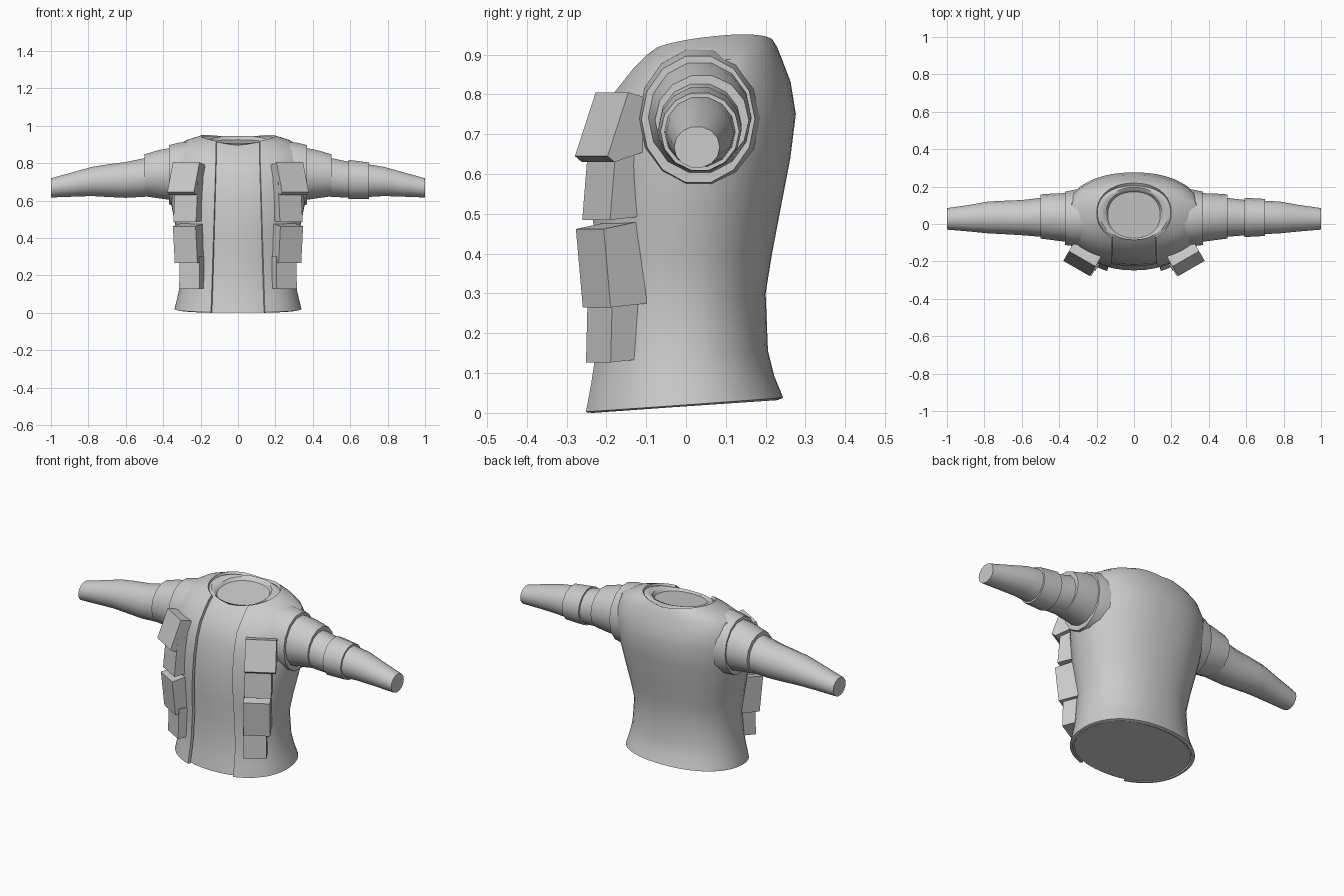
import bpy, math
from math import cos, sin, pi

if "Cube" in bpy.data.objects:
    bpy.data.objects.remove(bpy.data.objects["Cube"])

grey = bpy.data.materials.new("plain grey")
grey.use_nodes = True
grey.diffuse_color = (0.6, 0.6, 0.6, 1)
grey.node_tree.nodes["Principled BSDF"].inputs["Base Color"].default_value = (0.6, 0.6, 0.6, 1)


def make(name, verts, faces, thickness=0, angle=35):
    mesh = bpy.data.meshes.new(name)
    mesh.from_pydata(verts, [], faces)
    mesh.materials.append(grey)
    obj = bpy.data.objects.new(name, mesh)
    bpy.context.collection.objects.link(obj)
    bpy.ops.object.select_all(action='DESELECT')
    obj.select_set(True)
    bpy.context.view_layer.objects.active = obj
    bpy.ops.object.mode_set(mode='EDIT')
    bpy.ops.mesh.select_all(action='SELECT')
    bpy.ops.mesh.normals_make_consistent(inside=False)
    bpy.ops.object.mode_set(mode='OBJECT')
    if thickness:
        mod = obj.modifiers.new("thickness", 'SOLIDIFY')
        mod.thickness = thickness
        mod.offset = 0
        bpy.ops.object.modifier_apply(modifier=mod.name)
    bpy.ops.object.shade_smooth_by_angle(angle=math.radians(angle))
    return obj


def loft(name, rings, closed=True, caps=True, thickness=0):
    n = len(rings[0])
    verts = [p for ring in rings for p in ring]
    faces = []
    for r in range(len(rings) - 1):
        for i in range(n if closed else n - 1):
            j = (i + 1) % n
            faces.append((r*n + i, r*n + j, (r+1)*n + j, (r+1)*n + i))
    if caps:
        faces.append(tuple(reversed(range(n))))
        faces.append(tuple(range(len(verts) - n, len(verts))))
    return make(name, verts, faces, thickness)


# Body levels: z front, z back, half width, y front, y back, shoulder lift
BODY = [(0, .035, .34, -.27, .245, 0), (.07, .09, .325, -.257, .222, 0),
        (.14, .155, .31, -.247, .206, 0), (.28, .3, .30, -.242, .2, 0),
        (.4, .4, .32, -.246, .216, 0), (.5, .5, .342, -.247, .235, 0),
        (.62, .64, .366, -.238, .262, 0), (.72, .75, .376, -.22, .276, 0),
        (.8, .83, .372, -.19, .263, 0), (.855, .89, .345, -.145, .24, .005),
        (.885, .915, .28, -.115, .23, .015), (.895, .93, .205, -.1, .22, .025)]


def body_point(level, t, inset=0):
    zf, zb, w, yf, yb, lift = level
    c = sin(t)
    d = -cos(t)
    k = 2 / 2.2
    x = math.copysign(abs(c)**k, c) * (w - inset)
    s = math.copysign(abs(d)**k, d)
    y = (yf + yb)/2 + s*((yb - yf)/2 - inset)
    return (x, y, zf + (zb - zf)*(s + 1)/2 + lift*abs(c))


# Shirt: full body inside the vest, ending in a recessed neck
rings = [[body_point(lv, 2*pi*i/40, .022) for i in range(40)] for lv in BODY]
NECK = [(.905, .945, .162, -.085, .195, .005), (.9, .94, .15, -.082, .183, .005),
        (.895, .925, .14, -.075, .172, 0)]
rings += [[body_point(lv, 2*pi*i/40) for i in range(40)] for lv in NECK]
loft("shirt", rings)

# Vest: open at the front, the opening narrowing upward and flaring at the collar
rings = []
for lv in BODY:
    half = .145 - .025*min(lv[0]/.8, 1)
    t0 = math.asin((half/lv[2])**1.1)
    rings.append([body_point(lv, t0 + (2*pi - 2*t0)*i/40, .008) for i in range(41)])
loft("vest", rings, closed=False, caps=False, thickness=.016)


def arm_rings(side, stations, n=14):
    rings = []
    for x, y0, y1, z0, z1 in stations:
        rings.append([(side*x, (y0+y1)/2 + cos(2*pi*i/n)*(y1-y0)/2,
                       (z0+z1)/2 + sin(2*pi*i/n)*(z1-z0)/2) for i in range(n)])
    return rings


ARMHOLE = [(.24, -.12, .19, .56, .92), (.31, -.12, .185, .565, .915), (.37, -.112, .173, .575, .9)]
CUFF = [(.33, -.1, .165, .595, .89), (.42, -.088, .164, .608, .874), (.5, -.078, .158, .62, .85)]
ARM = [(.45, -.072, .145, .62, .84), (.6, -.06, .128, .612, .808), (.7, -.054, .124, .617, .795),
       (.78, -.05, .12, .622, .782), (.88, -.04, .102, .619, .754), (1, -.03, .085, .615, .72)]
BAND = [(.59, -.07, .14, .605, .82), (.7, -.064, .134, .607, .806)]

# Arms with short cuffs, and one band on the left arm
for side, label in ((1, "left"), (-1, "right")):
    loft(label + "_armhole", arm_rings(side, ARMHOLE))
    loft(label + "_cuff", arm_rings(side, CUFF))
    loft(label + "_arm", arm_rings(side, ARM))
loft("left_arm_band", arm_rings(1, BAND))


# Pouch: a side profile (outward, z) extruded along the slanted chest
def pouch(name, side, centre, half, profile, yaw=math.radians(30)):
    rings = []
    for u in (-half, half):
        rings.append([(side*(centre[0] + u*cos(yaw) + n*sin(yaw)),
                       centre[1] + u*sin(yaw) - n*cos(yaw), z) for n, z in profile])
    loft(name, rings)


for side, label in ((1, "left"), (-1, "right")):
    pouch(label + "_upper_flap", side, (.262, -.16), .082,
          [(-.03, .79), (.03, .805), (.09, .645), (.07, .63), (-.03, .66)])
    pouch(label + "_upper_pouch", side, (.25, -.165), .07,
          [(-.03, .7), (.05, .7), (.07, .485), (-.04, .495)])
    pouch(label + "_lower_flap", side, (.245, -.168), .07,
          [(-.04, .485), (.085, .462), (.065, .265), (-.04, .275)])
    pouch(label + "_lower_pouch", side, (.232, -.17), .062,
          [(-.04, .3), (.053, .3), (.058, .127), (-.03, .135)])
